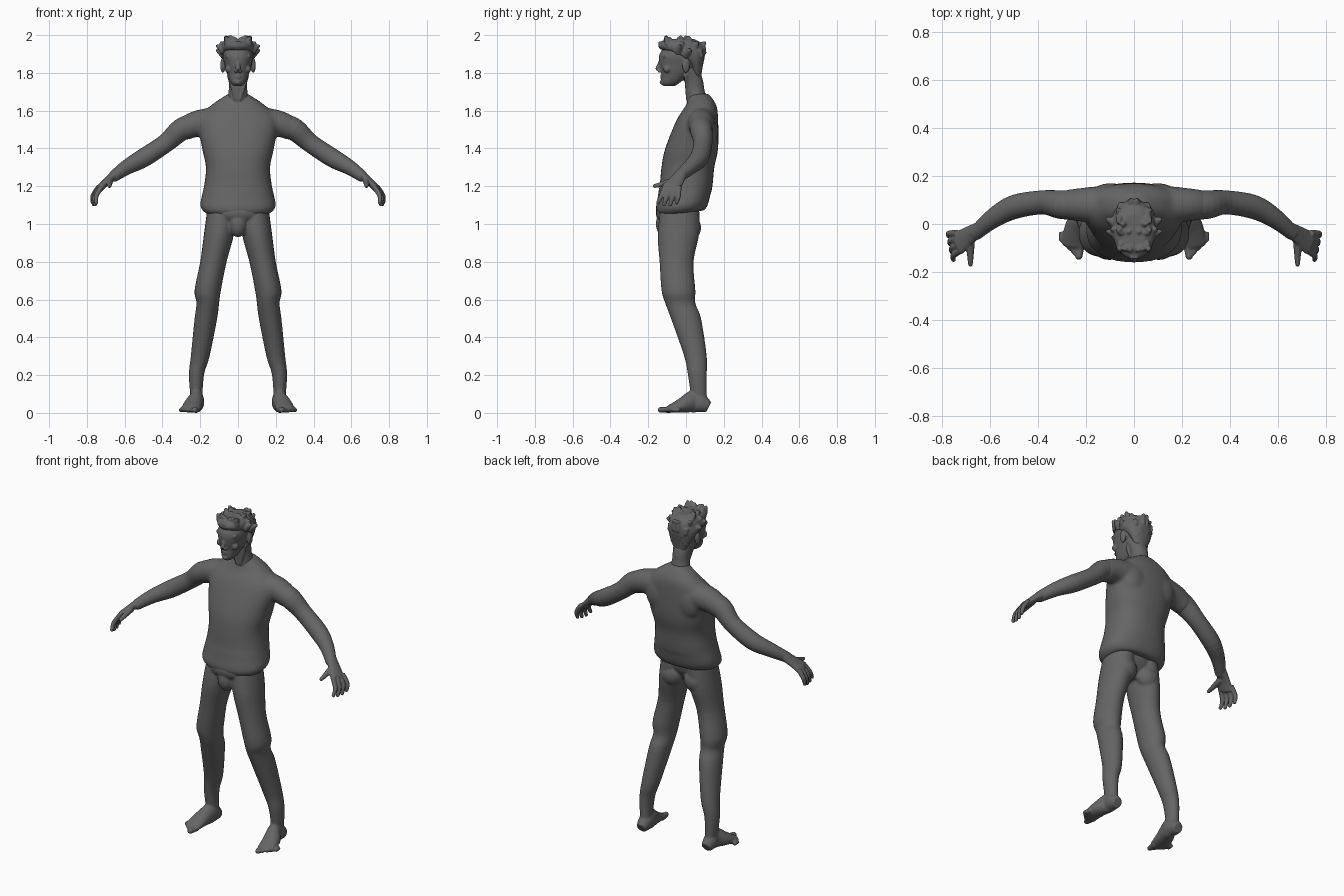
import bpy, bmesh, math, random
from mathutils import Vector, Matrix

if "Cube" in bpy.data.objects:
    bpy.data.objects.remove(bpy.data.objects["Cube"])
random.seed(4)

colour = (0.13, 0.13, 0.13, 1)
grey = bpy.data.materials.new("clay_grey")
grey.use_nodes = True
grey.diffuse_color = colour
grey.node_tree.nodes["Principled BSDF"].inputs["Base Color"].default_value = colour


def eased(rows, steps=4):
    """Pass a smooth spline through a few guide rows."""
    rows = [Vector(row) for row in rows]
    last = len(rows) - 1
    result = []
    for i in range(last):
        a, b, c, d = rows[max(i - 1, 0)], rows[i], rows[i + 1], rows[min(i + 2, last)]
        for step in range(steps):
            t = step / steps
            bend = 2 * a - 5 * b + 4 * c - d
            twist = 3 * b - a - 3 * c + d
            result.append(b + ((c - a) * t + bend * t ** 2 + twist * t ** 3) / 2)
    return result + [rows[last]]


def loft(bm, rows, up=None, power=2.0, sides=24):
    """Skin oval rings (x, y, z, radius, radius): level ones, or square to the path if up is given."""
    rows = eased(rows)
    centres = [Vector(row[:3]) for row in rows]
    rings = []
    for i, row in enumerate(rows):
        across, depth = Vector((1, 0, 0)), Vector((0, 1, 0))
        if up:
            ahead = centres[min(i + 1, len(rows) - 1)] - centres[max(i - 1, 0)]
            ahead.normalize()
            across = ahead.cross(Vector(up)).normalized()
            depth = across.cross(ahead)
        rings.append((centres[i], across * row[3], depth * row[4]))
    if up:  # rounded tip
        centre, across, depth = rings[-1]
        reach = ahead * min(across.length, depth.length) * 0.6
        rings.append((centre + reach, across * 0.6, depth * 0.6))
    loops = []
    for centre, across, depth in rings:
        loop = []
        for k in range(sides):
            angle = math.tau * k / sides
            c, s = (math.copysign(abs(w) ** (2 / power), w)
                    for w in (math.cos(angle), math.sin(angle)))
            loop.append(bm.verts.new(centre + across * c + depth * s))
        loops.append(loop)
    for low, high in zip(loops, loops[1:]):
        for k in range(sides):
            after = (k + 1) % sides
            bm.faces.new((low[k], low[after], high[after], high[k]))
    bm.faces.new(loops[0][::-1])
    bm.faces.new(loops[-1])


def stack(bm, *rows, power=2.0):
    """Centred upright form from rows of (y, z, half width, half depth)."""
    loft(bm, [(0, *row) for row in rows], power=power, sides=36)


def limb(bm, *rows, sides=16):
    """Round tapering form along rows of (x, y, z, radius)."""
    loft(bm, [(*row, row[-1]) for row in rows], up=(0.3, 0.2, 0.9), sides=sides)


def blob(bm, centre, size):
    place = Matrix.Translation(centre) @ Matrix.Diagonal((*size, 1))
    bmesh.ops.create_uvsphere(bm, u_segments=20, v_segments=12, radius=1, matrix=place)


def finish(bm, name, voxel, softness):
    """Mirror a part and fuse its pieces into one smooth skin."""
    bmesh.ops.recalc_face_normals(bm, faces=bm.faces)
    mesh = bpy.data.meshes.new(name)
    bm.to_mesh(mesh)
    bm.free()
    mesh.materials.append(grey)
    part = bpy.data.objects.new(name, mesh)
    bpy.context.collection.objects.link(part)
    part.modifiers.new("mirror", 'MIRROR').use_mirror_merge = False
    fuse = part.modifiers.new("fuse", 'REMESH')
    fuse.mode, fuse.voxel_size, fuse.use_smooth_shade = 'VOXEL', voxel, True
    soften = part.modifiers.new("soften", 'SMOOTH')
    soften.factor, soften.iterations = 0.5, softness


# Shirt: torso, upper back and short sleeves
bm = bmesh.new()
stack(bm, (-.02, 1.06, .17, .12), (-.02, 1.1, .2, .14), (0, 1.2, .18, .14), (.01, 1.3, .17, .14),
      (.03, 1.4, .19, .14), (.06, 1.55, .21, .11), (.08, 1.63, .14, .08), (.07, 1.69, .05, .05),
      power=2.3)
for vert in bm.verts:  # hem rises towards the back
    if vert.co.z < 1.15:
        vert.co.z += vert.co.y / 8
blob(bm, (.1, .12, 1.5), (.08, .05, .1))
limb(bm, (.12, .08, 1.54, .08), (.22, .08, 1.53, .07), (.29, .08, 1.5, .06), sides=24)
finish(bm, "shirt", .009, 8)

# Arms
bm = bmesh.new()
limb(bm, (.22, .08, 1.53, .06), (.3, .08, 1.5, .06), (.38, .09, 1.43, .05), (.5, .07, 1.35, .05),
     (.59, .02, 1.3, .04), (.66, -.04, 1.25, .03), sides=24)
# Hands: flat palm, four fingers fanned by a fixed step, thumb
loft(bm, [(.64, -.02, 1.27, .03, .03), (.69, -.05, 1.23, .04, .02), (.73, -.08, 1.19, .05, .02)],
     up=(1, 0, 1))
for i in range(4):
    fan = Vector((.2, 1, 0)) * i * .03
    drop = Vector((0, 0, .01)) if i in (1, 2) else Vector()
    knuckle = Vector((.72, -.11, 1.2)) + fan * .8
    joint = Vector((.75, -.13, 1.15)) + fan
    tip = Vector((.75, -.15, 1.11)) + fan * 1.1 - drop
    limb(bm, (*knuckle, .014), (*joint, .013), (*tip, .01))
limb(bm, (.68, -.06, 1.23, .02), (.68, -.13, 1.21, .014), (.68, -.17, 1.2, .01))
finish(bm, "arms", .0042, 4)

# Legs, hips and bulging front
bm = bmesh.new()
loft(bm, [(.22, .07, .06, .03, .04), (.22, .06, .2, .04, .05), (.2, .05, .3, .05, .06),
          (.17, 0, .5, .06, .08), (.16, -.03, .58, .06, .08), (.16, -.04, .65, .07, .09),
          (.13, -.05, .8, .07, .09), (.1, -.04, .95, .08, .11), (.08, -.03, 1.1, .08, .1)])
stack(bm, (-.05, .96, .05, .06), (-.04, 1.03, .15, .1), (-.03, 1.12, .16, .1))
blob(bm, (.08, .02, .98), (.07, .06, .07))
blob(bm, (0, -.11, 1), (.05, .05, .07))
blob(bm, (0, -.1, 1.06), (.12, .06, .06))
# Feet, with toes stepping outwards
loft(bm, [(.22, .12, .03, .03, .03), (.22, .08, .05, .04, .05), (.22, .04, .06, .04, .06),
          (.24, -.02, .04, .05, .04), (.25, -.09, .02, .05, .02)], up=(0, 0, 1))
for i in range(5):
    radius = .017 if i == 0 else .013
    root = Vector((.22, -.08, .016)) + Vector((.02, .012, 0)) * i
    tip = Vector((.23, -.14, .016)) + Vector((.018, .018, 0)) * i
    limb(bm, (*root, radius), (*tip, radius * .9))
finish(bm, "legs", .006, 5)

# Neck and head
bm = bmesh.new()
stack(bm, (.07, 1.6, .07, .06), (.05, 1.7, .05, .05), (.04, 1.76, .05, .05), (.01, 1.82, .06, .06))
stack(bm, (-.09, 1.73, .02, .03), (-.08, 1.75, .04, .05), (-.05, 1.8, .06, .08),
      (-.04, 1.84, .07, .1), (-.03, 1.9, .08, .11), (-.03, 1.97, .05, .06), power=2.2)
blob(bm, (0, 0, 1.88), (.08, .09, .09))
limb(bm, (.05, 0, 1.79, .01), (.01, .01, 1.66, .01))
# Face: nose, brows, eyes, cheekbones, lips, chin and ears
limb(bm, (0, -.13, 1.87, .01), (0, -.15, 1.82, .013))
limb(bm, (.01, -.13, 1.87, .01), (.06, -.11, 1.89, .01))
blob(bm, (.01, -.14, 1.81), (.01, .01, .01))
blob(bm, (.03, -.12, 1.86), (.014, .013, .01))
blob(bm, (.05, -.1, 1.82), (.02, .02, .02))
for height in (1.772, 1.786):
    limb(bm, (0, -.13, height, .009), (.02, -.12, 1.78, .005))
blob(bm, (0, -.12, 1.75), (.02, .02, .014))
blob(bm, (.08, 0, 1.84), (.014, .02, .04))
finish(bm, "head", .0042, 3)

# Hair: swept cap
bm = bmesh.new()
stack(bm, (.06, 1.78, .04, .02), (.05, 1.84, .07, .04), (.02, 1.89, .09, .08),
      (-.02, 1.93, .09, .12), (-.03, 1.96, .08, .11), (-.03, 1.98, .05, .07))
# Side horns, rim tufts, crown tufts and nape locks
limb(bm, (.07, -.04, 1.92, .03), (.115, -.03, 1.945, .006))
limb(bm, (.07, 0, 1.9, .03), (.11, .02, 1.92, .01))
for k in range(5):
    angle = math.radians(42 * k - 85)
    out = Vector((math.cos(angle), math.sin(angle), 0))
    root = Vector((out.x * .07, out.y * .1 - .02, 1.94))
    tip = root + out * .02 + Vector((0, 0, .02))
    limb(bm, (*root, .025), (*tip, .01))
for k in range(14):
    x, y = random.uniform(0, .06), random.uniform(-.11, .05)
    limb(bm, (x, y, 1.96, .02), (x + .01, y - .01, random.uniform(1.98, 1.994), .009))
for k in range(6):
    x, z = random.uniform(.01, .06), 1.83 + k / 60
    y = .07 + k / 250 - x * .3
    limb(bm, (x, y, z + .02, .02), (x * 1.1, y + .015, z - .01, .008))
finish(bm, "hair", .0045, 2)
